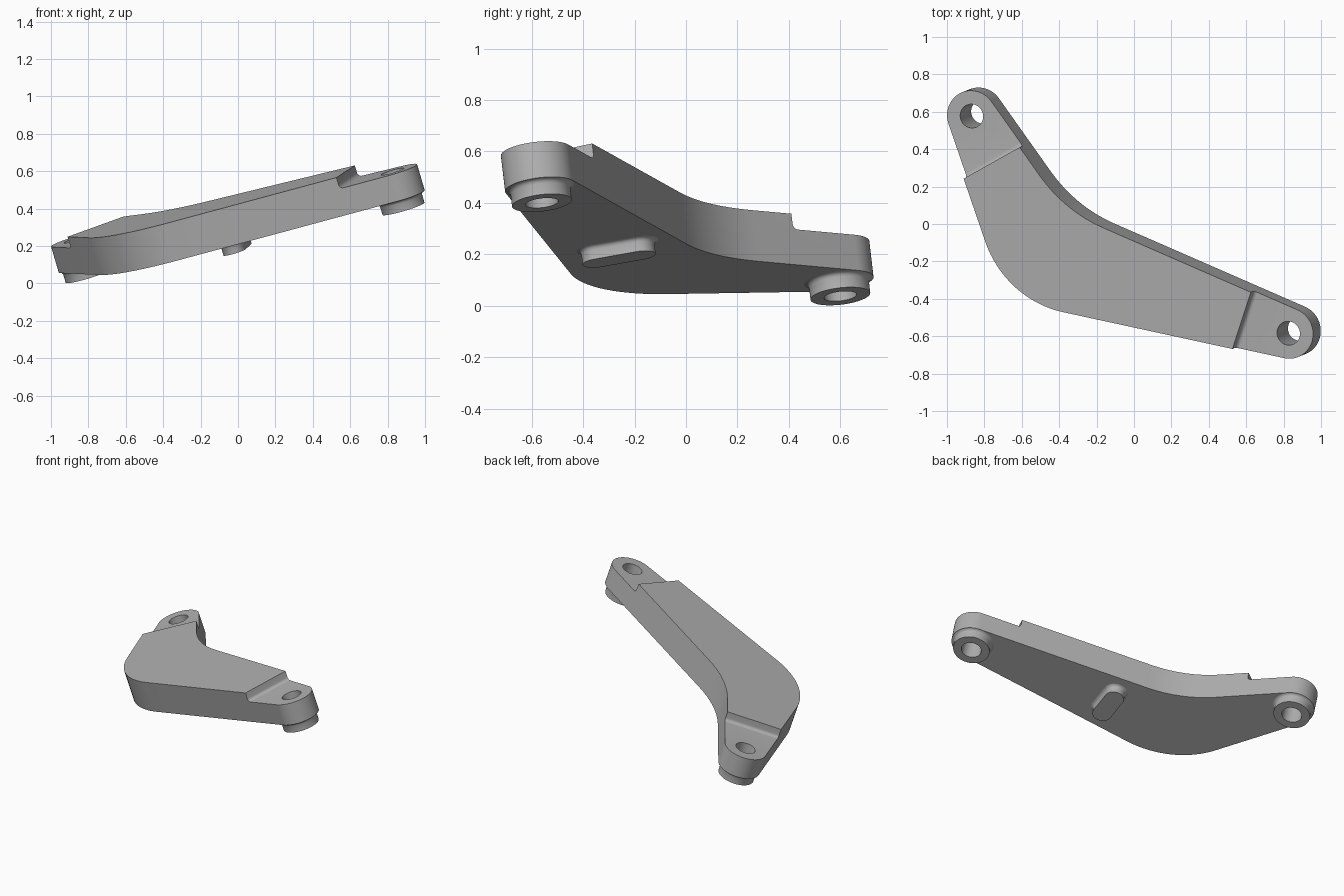
import bpy, bmesh, math
from mathutils import Vector, Matrix

cube = bpy.data.objects.get("Cube")
if cube:
    bpy.data.objects.remove(cube, do_unlink=True)

# Tilted frame: the plate's underside is the plane z = A x + B y + BASE
A, B, BASE = 0.295, 0.118, 0.271
normal = Vector((-A, -B, 1)).normalized()
tilt = Vector((0, 0, 1)).rotation_difference(normal).to_matrix().to_4x4()
frame = Matrix.Translation((0, 0, BASE)) @ tilt
inverse = frame.inverted()
PAD_C, TOP_C = 0.424, 0.49
PAD = (PAD_C - BASE) * normal.z
TOP = (TOP_C - BASE) * normal.z

metal = bpy.data.materials.new("grey metal")
grey = (0.43, 0.43, 0.43, 1)
metal.diffuse_color = grey
metal.use_nodes = True
metal.node_tree.nodes["Principled BSDF"].inputs["Base Color"].default_value = grey


def flat(x, y, c):
    """Plan position on the tilted plane of height c, in the plate's frame."""
    return (inverse @ Vector((x, y, A * x + B * y + c))).xy


def belt(circles, grow=0.0, step=math.radians(4)):
    """Closed outline of arcs and tangents round circles (negative radius = hollow bend)."""
    circles = [(c, r + grow) for c, r in circles]
    count = len(circles)
    if count == 1:
        c, r = circles[0]
        return [c + r * Vector((math.cos(i * math.tau / 64), math.sin(i * math.tau / 64)))
                for i in range(64)]
    angles = []
    for i in range(count):
        (c0, r0), (c1, r1) = circles[i], circles[(i + 1) % count]
        d = c1 - c0
        angles.append(math.atan2(d.y, d.x) - math.acos((r0 - r1) / d.length))
    points = []
    for i, (c, r) in enumerate(circles):
        start, end = angles[i - 1], angles[i]
        turn = (end - start) % math.tau if r > 0 else -((start - end) % math.tau)
        n = max(2, math.ceil(abs(turn) / step))
        for k in range(n + 1):
            t = start + turn * k / n
            points.append(c + r * Vector((math.cos(t), math.sin(t))))
    return points


def loft(name, loops):
    """Closed solid through matching loops of 3D points."""
    bm = bmesh.new()
    rings = [[bm.verts.new(p) for p in loop] for loop in loops]
    n = len(rings[0])
    for low, high in zip(rings, rings[1:]):
        for i in range(n):
            j = (i + 1) % n
            bm.faces.new((low[i], low[j], high[j], high[i]))
    bm.faces.new(rings[0][::-1])
    bm.faces.new(rings[-1])
    bmesh.ops.recalc_face_normals(bm, faces=bm.faces)
    mesh = bpy.data.meshes.new(name)
    bm.to_mesh(mesh)
    bm.free()
    mesh.materials.append(metal)
    obj = bpy.data.objects.new(name, mesh)
    bpy.context.collection.objects.link(obj)
    obj.matrix_world = frame
    return obj


def solid(name, circles, levels):
    """Stack of outlines, each level being (outset, height)."""
    return loft(name, [[(p.x, p.y, z) for p in belt(circles, g)] for g, z in levels])


def step_cutter(name, start, end):
    """Clears the space left of the line start-end down to pad level, with a small fillet."""
    p, q = flat(*start, TOP_C), flat(*end, TOP_C)
    along = (q - p).normalized()
    out = Vector((-along.y, along.x))
    r = 0.022
    profile = [(0, TOP + 0.1)]
    for k in range(7):
        t = k * math.pi / 12
        profile.append((r - r * math.cos(t), PAD + r - r * math.sin(t)))
    profile += [(0.6, PAD), (0.6, TOP + 0.1)]
    loops = []
    for base in (p - along * 0.2, q + along * 0.2):
        loops.append([(*(base + out * d), z) for d, z in profile])
    return loft(name, loops)


def finish(obj, cutters):
    bpy.ops.object.select_all(action="DESELECT")
    bpy.context.view_layer.objects.active = obj
    obj.select_set(True)
    for cutter in cutters:
        mod = obj.modifiers.new("cut", "BOOLEAN")
        mod.operation = "DIFFERENCE"
        mod.solver = "EXACT"
        mod.object = cutter
        bpy.ops.object.modifier_apply(modifier=mod.name)
    bpy.ops.object.shade_smooth_by_angle(angle=math.radians(30))


# Main arm: two pad ends, a broad outer bend and a hollow inner bend
pads = {"left": flat(0.826, -0.584, PAD_C), "right": flat(-0.868, 0.577, PAD_C)}
outline = [
    (pads["right"], 0.137),
    (flat(-0.285, 0.078, TOP_C), 0.565),
    (pads["left"], 0.137),
    (flat(0.115, 0.715, TOP_C), -0.805),
]
arm = solid("arm_plate", outline, [(0, 0), (0, TOP)])

# Bolt holes and lowered pads
holes = {side: solid(side + "_hole_cutter", [(c, 0.064)], [(0, -0.3), (0, 0.4)])
         for side, c in pads.items()}
steps = [step_cutter("right_step_cutter", (-0.917, 0.239), (-0.64, 0.394)),
         step_cutter("left_step_cutter", (0.628, -0.355), (0.527, -0.665))]
bpy.context.view_layer.update()

# Bosses below the pads, flared where they meet the plate
flare = [(0.018, 0.01), (0.018, 0), (0.009, -0.003), (0.003, -0.009), (0, -0.018)]
for side, c in pads.items():
    boss = solid(side + "_boss", [(c, 0.117)], flare + [(0, -0.063)])
    finish(boss, [holes[side]])
finish(arm, steps + list(holes.values()))

# Oblong locating peg under the middle
peg_ends = [(flat(-0.02, -0.342, 0.216), 0.061), (flat(0.013, -0.179, 0.216), 0.061)]
peg = solid("locating_peg", peg_ends, flare + [(0, -0.056)])
finish(peg, [])

for cutter in steps + list(holes.values()):
    bpy.data.objects.remove(cutter, do_unlink=True)
